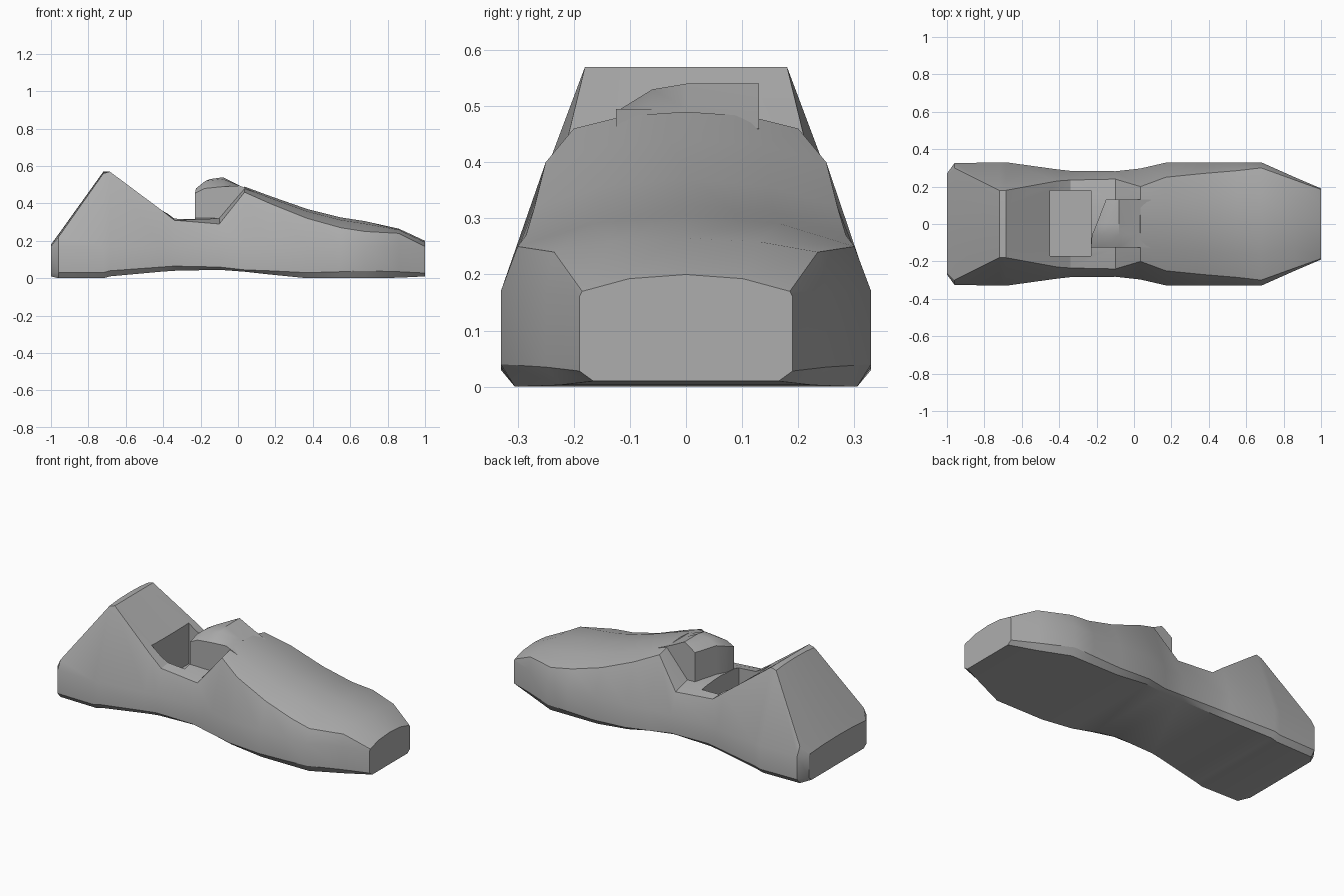
import bpy, bmesh, math
from mathutils import Vector

default = bpy.data.objects.get("Cube")
if default:
    bpy.data.objects.remove(default, do_unlink=True)

grey = bpy.data.materials.new("plain grey")
grey.use_nodes = True
grey.diffuse_color = (0.42, 0.42, 0.42, 1)
grey.node_tree.nodes["Principled BSDF"].inputs["Base Color"].default_value = (0.42, 0.42, 0.42, 1)


def loft(name, rings):
    """Skin a row of equal closed rings, cap both ends, return the object."""
    bm = bmesh.new()
    loops = [[bm.verts.new(p) for p in ring] for ring in rings]
    count = len(loops[0])
    for a, b in zip(loops, loops[1:]):
        for i in range(count):
            j = (i + 1) % count
            bm.faces.new((a[i], a[j], b[j], b[i]))
    bm.faces.new(loops[0])
    bm.faces.new(loops[-1])
    bmesh.ops.recalc_face_normals(bm, faces=bm.faces)
    mesh = bpy.data.meshes.new(name)
    bm.to_mesh(mesh)
    bm.free()
    mesh.materials.append(grey)
    obj = bpy.data.objects.new(name, mesh)
    bpy.context.collection.objects.link(obj)
    return obj


def shoe_ring(x, floor, sole, half_width, rim_y, rim_z, crest):
    """Mirrored cross-section from the sole edge up to the crest."""
    side_z = min(0.17, rim_z - 0.01)
    half = [
        (half_width - 0.025, floor),
        (half_width, sole),
        (half_width, side_z),
        (rim_y, rim_z),
        (rim_y * 0.55, rim_z + (crest - rim_z) * 0.75),
    ]
    left = [Vector((x, y, z)) for y, z in half]
    right = [Vector((x, -y, z)) for y, z in reversed(half)]
    return left + [Vector((x, 0, crest))] + right


# Shoe body: x, floor, sole edge, half width, rim y, rim z, crest
sections = [
    (-1.0, 0.01, 0.03, 0.27, 0.26, 0.17, 0.18),
    (-0.96, 0, 0.03, 0.325, 0.3, 0.22, 0.235),
    (-0.72, 0, 0.03, 0.33, 0.18, 0.56, 0.57),
    (-0.685, 0.01, 0.04, 0.33, 0.18, 0.57, 0.57),
    (-0.41, 0.035, 0.06, 0.292, 0.23, 0.365, 0.36),
    (-0.34, 0.04, 0.065, 0.284, 0.235, 0.31, 0.33),
    (-0.1, 0.045, 0.06, 0.282, 0.24, 0.29, 0.33),
    (0.035, 0.035, 0.045, 0.297, 0.2, 0.46, 0.49),
    (0.17, 0.02, 0.04, 0.328, 0.25, 0.4, 0.44),
    (0.37, 0, 0.03, 0.33, 0.27, 0.32, 0.37),
    (0.55, 0, 0.035, 0.33, 0.285, 0.27, 0.325),
    (0.68, 0, 0.04, 0.33, 0.3, 0.25, 0.305),
    (0.86, 0.003, 0.035, 0.25, 0.235, 0.24, 0.265),
    (1.0, 0.01, 0.028, 0.19, 0.185, 0.17, 0.2),
]
body = loft("shoe_body", [shoe_ring(*s) for s in sections])

# Foot opening cut straight down behind the tongue
bpy.ops.mesh.primitive_cube_add(size=1, location=(-0.34, 0.005, 0.35))
cutter = bpy.context.object
cutter.name = "opening_cutter"
cutter.dimensions = (0.22, 0.35, 0.4)
bpy.ops.object.transform_apply(location=False, rotation=False, scale=True)
cutter.data.materials.append(grey)
cutter.hide_render = True
cut = body.modifiers.new("opening", 'BOOLEAN')
cut.object = cutter
cut.operation = 'DIFFERENCE'
cut.solver = 'EXACT'
bpy.context.view_layer.objects.active = body
bpy.ops.object.modifier_apply(modifier=cut.name)
bpy.data.objects.remove(cutter, do_unlink=True)


def tongue_ring(y, back, back_top, peak):
    """Side outline of the tongue at one width position."""
    outline = [(back, 0.29), (back, back_top), (back + 0.05, peak - 0.01),
               (-0.08, peak), (0.01, 0.495), (0.09, 0.46), (0.09, 0.29)]
    return [Vector((x, y, z)) for x, z in outline]


# Tongue, leaning lower on its right side
tongue = loft("tongue", [
    tongue_ring(-0.125, -0.23, 0.455, 0.49),
    tongue_ring(-0.06, -0.225, 0.48, 0.53),
    tongue_ring(0, -0.2, 0.5, 0.54),
    tongue_ring(0.13, -0.15, 0.495, 0.54),
])

for obj in (body, tongue):
    bpy.ops.object.select_all(action='DESELECT')
    obj.select_set(True)
    bpy.context.view_layer.objects.active = obj
    bpy.ops.object.shade_smooth_by_angle(angle=math.radians(30))
